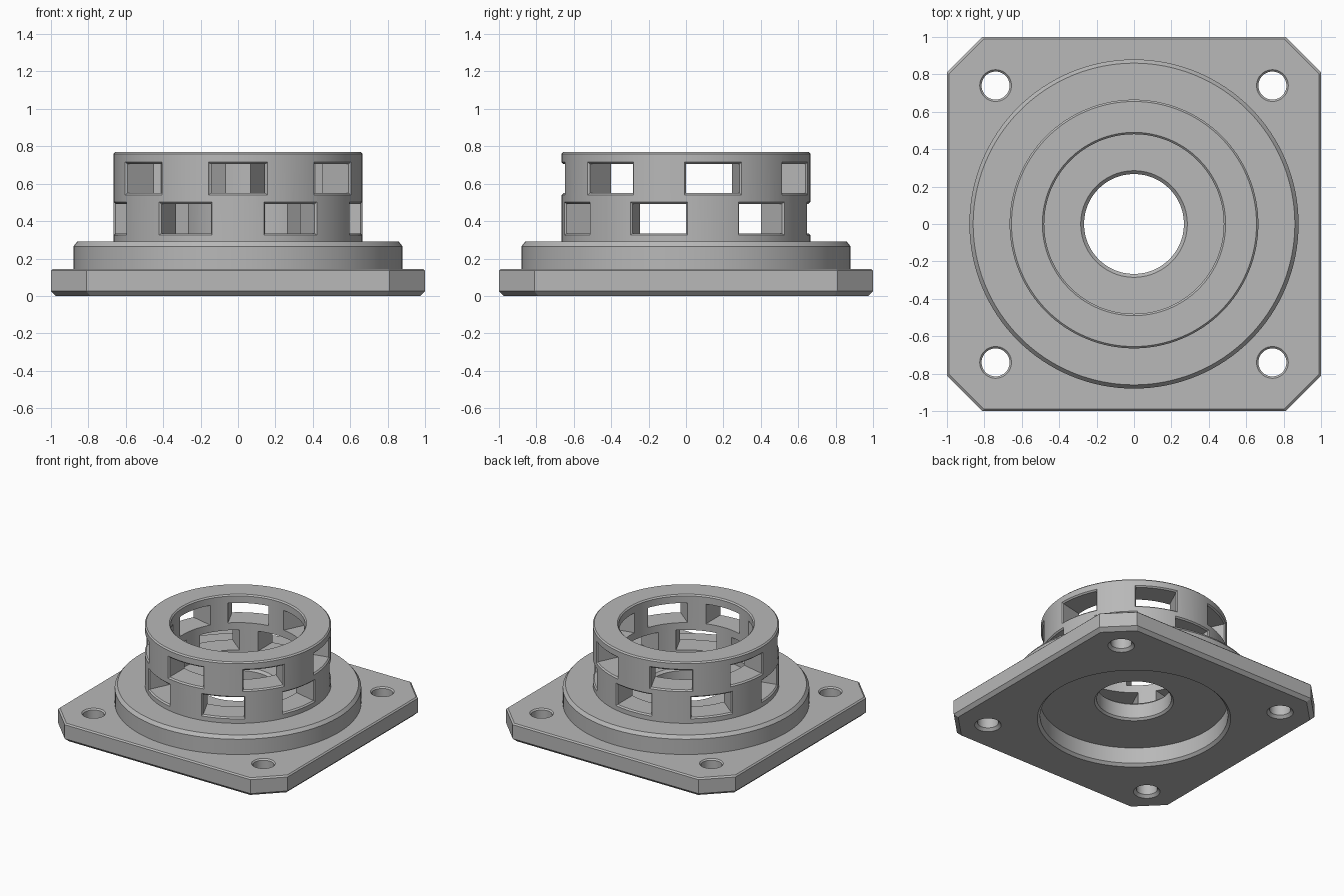
import bpy, bmesh, math
from mathutils import Matrix

cube = bpy.data.objects.get("Cube")
if cube:
    bpy.data.objects.remove(cube, do_unlink=True)

metal = bpy.data.materials.new("light grey metal")
metal.use_nodes = True
grey = (0.48, 0.48, 0.48, 1)
metal.diffuse_color = grey
metal.node_tree.nodes["Principled BSDF"].inputs["Base Color"].default_value = grey


def finish(name, bm):
    bmesh.ops.recalc_face_normals(bm, faces=bm.faces)
    mesh = bpy.data.meshes.new(name)
    bm.to_mesh(mesh)
    bm.free()
    obj = bpy.data.objects.new(name, mesh)
    mesh.materials.append(metal)
    bpy.context.collection.objects.link(obj)
    return obj


def bridge(bm, a, b):
    """Join two rings of vertices with quads."""
    for i in range(len(a)):
        j = (i + 1) % len(a)
        bm.faces.new((a[i], a[j], b[j], b[i]))


def add_lathe(bm, profile, centre=(0, 0), segments=128, capped=False):
    """Turn an (r, z) profile; it closes on itself or is capped at the ends."""
    rings = []
    for r, z in profile:
        angles = [math.tau * i / segments for i in range(segments)]
        rings.append([bm.verts.new((centre[0] + r * math.cos(a),
                                    centre[1] + r * math.sin(a), z)) for a in angles])
    for a, b in zip(rings, rings[1:]):
        bridge(bm, a, b)
    if capped:
        bm.faces.new(rings[0])
        bm.faces.new(rings[-1])
    else:
        bridge(bm, rings[-1], rings[0])


def cut(obj, cutter):
    cutter.hide_render = True
    mod = obj.modifiers.new("cut", 'BOOLEAN')
    mod.operation = 'DIFFERENCE'
    mod.solver = 'EXACT'
    mod.object = cutter
    bpy.context.view_layer.objects.active = obj
    bpy.ops.object.modifier_apply(modifier=mod.name)
    bpy.data.objects.remove(cutter, do_unlink=True)


def smooth(obj):
    bpy.ops.object.select_all(action='DESELECT')
    obj.select_set(True)
    bpy.context.view_layer.objects.active = obj
    bpy.ops.object.shade_smooth_by_angle(angle=math.radians(25))


# Mounting flange: square with clipped corners and chamfered rims
FLANGE, CLIP = 0.145, 0.81
corners = [(1, -CLIP), (1, CLIP), (CLIP, 1), (-CLIP, 1),
           (-1, CLIP), (-1, -CLIP), (-CLIP, -1), (CLIP, -1)]
bm = bmesh.new()
layers = [[bm.verts.new((x * s, y * s, z)) for x, y in corners]
          for s, z in ((0.975, 0), (1, 0.025), (1, FLANGE - 0.01), (0.99, FLANGE))]
for low, high in zip(layers, layers[1:]):
    bridge(bm, low, high)
bm.faces.new(layers[0])
bm.faces.new(layers[-1])
flange = finish("mounting_flange", bm)

# Underside recess and four bolt holes, all with chamfered rims
bm = bmesh.new()
add_lathe(bm, [(0.71, -0.02), (0.67, 0.02), (0.67, 0.2)], capped=True)
for sx in (-1, 1):
    for sy in (-1, 1):
        add_lathe(bm, [(0.115, -0.02), (0.075, 0.02), (0.075, FLANGE - 0.01),
                       (0.095, FLANGE + 0.01)], (0.74 * sx, 0.74 * sy), 48, True)
cut(flange, finish("flange_cutter", bm))
smooth(flange)

# Collar, bored floor and tube as one turned body
R, INNER, BORE, FLOOR, TOP = 0.665, 0.48, 0.267, 0.29, 0.77
bm = bmesh.new()
add_lathe(bm, [
    (BORE + 0.015, FLANGE), (0.88, FLANGE), (0.88, FLOOR - 0.025), (0.86, FLOOR),
    (R, FLOOR), (R, TOP - 0.01), (R - 0.01, TOP), (INNER + 0.01, TOP),
    (INNER, TOP - 0.01), (INNER, FLOOR), (BORE + 0.018, FLOOR),
    (BORE, FLOOR - 0.018), (BORE, FLANGE + 0.015)])
housing = finish("slotted_housing", bm)


def add_window(bm, angle, z0, z1, half=0.147, columns=9):
    """Straight-sided slot, flared where it meets the curved outer wall."""
    turn = Matrix.Rotation(angle, 3, 'Z')
    rings = []
    for radius, grow in ((None, 0), (R - 0.01, 0), (R + 0.01, 0.02)):
        row = []
        for i in range(columns):
            x = (half + grow) * (2 * i / (columns - 1) - 1)
            row.append((x, -math.sqrt(radius ** 2 - x * x) if radius else -0.35))
        points = [(x, y, z0 - grow) for x, y in row]
        points += [(x, y, z1 + grow) for x, y in reversed(row)]
        rings.append([bm.verts.new(turn @ Matrix.Translation(p).translation) for p in points])
    for a, b in zip(rings, rings[1:]):
        bridge(bm, a, b)
    for ring in (rings[0], rings[-1]):
        n = len(ring)
        for i in range(columns - 1):
            bm.faces.new((ring[i], ring[i + 1], ring[n - 2 - i], ring[n - 1 - i]))


# Two staggered rows of seven windows
WINDOWS = 7
bm = bmesh.new()
for i in range(WINDOWS):
    add_window(bm, math.tau * i / WINDOWS, 0.55, 0.705)
    add_window(bm, math.tau * (i + 0.5) / WINDOWS, 0.335, 0.492)
cut(housing, finish("window_cutter", bm))
smooth(housing)
